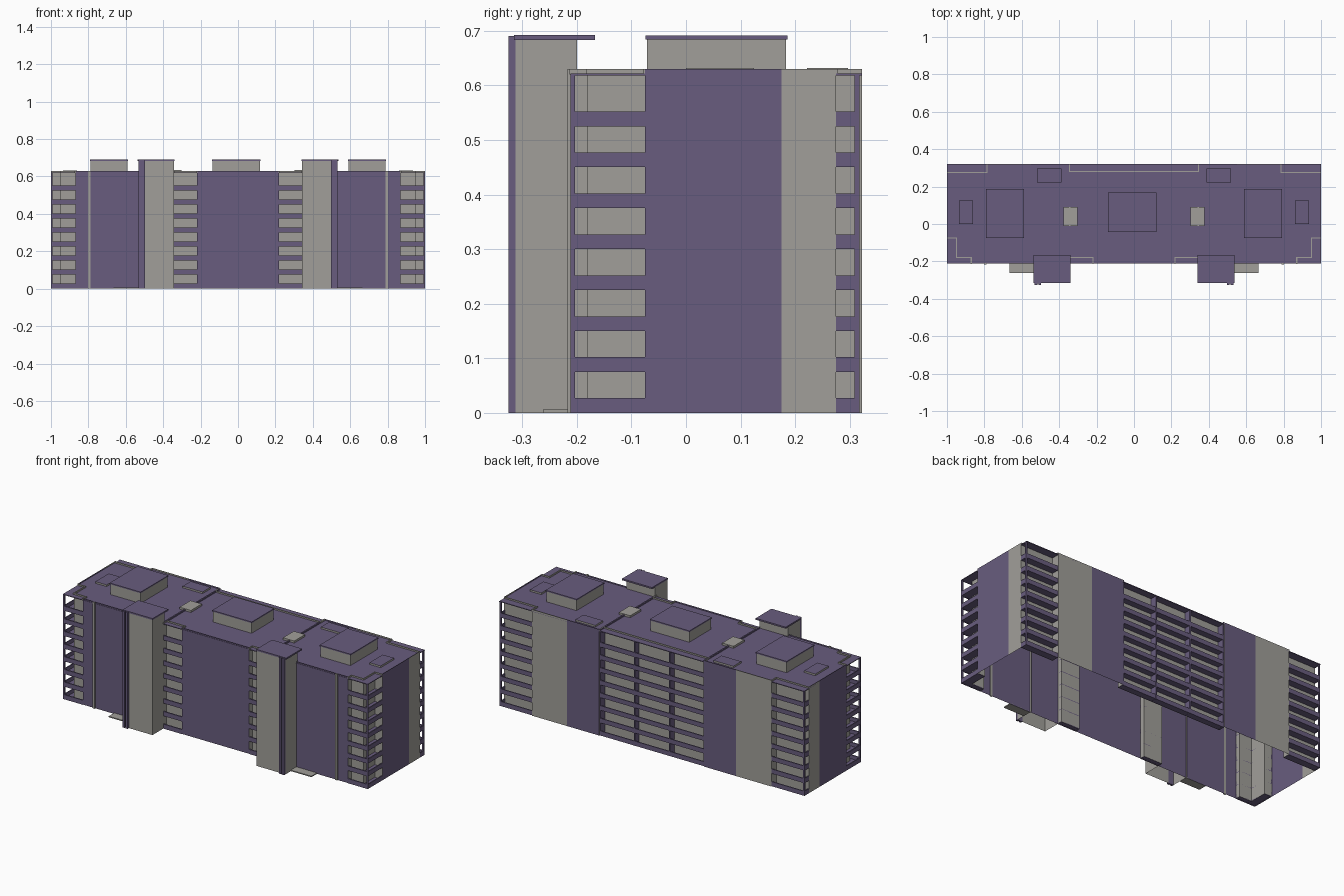
import bpy

if "Cube" in bpy.data.objects:
    bpy.data.objects.remove(bpy.data.objects["Cube"])

def material(name, rgb):
    m = bpy.data.materials.new(name)
    m.diffuse_color = (*rgb, 1)
    m.use_nodes = True
    m.node_tree.nodes["Principled BSDF"].inputs["Base Color"].default_value = m.diffuse_color
    return m

MATS = [material("muted_purple", (0.14, 0.108, 0.21)), material("warm_grey", (0.355, 0.345, 0.32))]
P, G = 0, 1
TOP, ROOF, FLOOR, STOREYS = 0.63, 0.622, 0.075, 8


def build(name, verts, faces, cols):
    me = bpy.data.meshes.new(name)
    me.from_pydata(verts, [], faces)
    for m in MATS:
        me.materials.append(m)
    for p, c in zip(me.polygons, cols):
        p.material_index = c
    ob = bpy.data.objects.new(name, me)
    bpy.context.collection.objects.link(ob)
    return ob


def boxes(name, items, col, mirror=True, top_col=None):
    """Axis-aligned boxes (x0,x1,y0,y1,z0,z1), optionally repeated at -x."""
    V, F, C = [], [], []
    allb = list(items)
    if mirror:
        allb += [(-b[1], -b[0]) + tuple(b[2:]) for b in items]
    for x0, x1, y0, y1, z0, z1 in allb:
        n = len(V)
        V += [(x, y, z) for z in (z0, z1) for x, y in ((x0, y0), (x1, y0), (x1, y1), (x0, y1))]
        F += [[n + i for i in f] for f in
              ((3, 2, 1, 0), (4, 5, 6, 7), (0, 1, 5, 4), (1, 2, 6, 5), (2, 3, 7, 6), (3, 0, 4, 7))]
        C += [col, col if top_col is None else top_col] + [col] * 4
    return build(name, V, F, C)


def walls(name, pts, cols, z0, z1):
    """Open vertical shell following a plan path, one colour per segment, mirrored at -x."""
    V, F, C = [], [], []
    for s in (1, -1):
        for (a, b), (c, d), col in zip(pts, pts[1:], cols):
            n = len(V)
            V += [(s * a, b, z0), (s * c, d, z0), (s * c, d, z1), (s * a, b, z1)]
            F.append([n, n + 1, n + 2, n + 3][::s])
            C.append(col)
    return build(name, V, F, C)


# Main hollow wall shell with balcony recesses (right half, mirrored)
plan = [(0, -.21), (.22, -.21), (.22, -.18), (.342, -.18), (.342, -.21), (.87, -.21), (.87, -.18),
        (.95, -.18), (.95, -.075), (1, -.075), (1, .175), (1, .275), (.785, .275), (.785, .322),
        (.555, .322), (.345, .322), (.345, .28), (0, .28)]
wall_cols = [P, G, G, G, P, G, G, G, G, P, G, G, G, G, P, G, G]
walls("outer_walls", plan, wall_cols, 0, TOP)

# Roof deck, and low rims above the recess walls
boxes("roof_deck", [(-1, 1, -.212, .322, ROOF - .004, ROOF)], P, False)
rims = []
for (a, b), (c, d), col in list(zip(plan, plan[1:], wall_cols)):
    if col == G and (a, b) != (1, .175):
        rims.append((min(a, c) - .003, min(max(a, c) + .003, 1), min(b, d) - .003,
                     min(max(b, d) + .003, .322), ROOF - .002, TOP))
boxes("roof_rims", rims, G)
boxes("roof_joint_walls", [(.339, .347, -.21, .322, ROOF, TOP)], P)

# Balconies: parapet bands and floor slabs at every storey
bands = [(.22, .342, -.212, -.205), (.87, 1, -.212, -.205), (.994, 1, -.205, -.075),
         (.785, 1, .312, .318), (.994, 1, .275, .312), (0, .345, .312, .318)]
slabs = [(.22, .342, -.206, -.18), (.87, .995, -.206, -.18), (.95, .995, -.18, -.075),
         (.785, .995, .275, .313), (0, .345, .28, .313)]
floors = [k * FLOOR for k in range(STOREYS)]
boxes("balcony_bands", [b + (z, z + .027) for z in floors for b in bands], P)
boxes("balcony_floors", [s + (z + .001, z + .005) for z in floors for s in slabs], P)

# Balcony posts
posts = [(.991, 1, -.212, -.203), (.991, 1, .309, .318), (.111, .119, .28, .319), (.337, .345, .28, .319)]
boxes("balcony_posts", [p + (0, ROOF) for p in posts], P)

# Thin grey strip on the front wall
boxes("front_strip", [(.788, .802, -.217, -.209, 0, TOP)], G)

# Front stair towers with fins and flat caps
walls("tower_walls", [(.342, -.2), (.342, -.313), (.53, -.313), (.53, -.2)], [G, G, G], 0, .684)
walls("tower_back", [(.53, -.2), (.342, -.2)], [G], ROOF, .684)
boxes("tower_fins", [(.497, .511, -.325, -.312, 0, .69), (.517, .531, -.325, -.312, 0, .69),
                     (.511, .517, -.317, -.312, 0, .69)], P)
boxes("tower_caps", [(.34, .537, -.315, -.167, .683, .692)], P)

# Entrance ramps beside the towers
boxes("entrance_ramps", [(.53, .665, -.262, -.21, 0, .006)], G)

# Roof housings with purple lids
boxes("side_housings", [(.59, .788, -.071, .183, ROOF, .684)], G)
boxes("side_housing_lids", [(.587, .791, -.074, .186, .684, .691)], P)
boxes("centre_housing", [(-.137, .117, -.04, .165, ROOF, .684)], G, False)
boxes("centre_housing_lid", [(-.14, .12, -.043, .168, .684, .691)], P, False)

# Low hatches and grey vents on the roof
boxes("roof_hatches", [(.862, .936, 0, .125, ROOF, .632), (.388, .518, .222, .297, ROOF, .632)], G, True, P)
boxes("roof_vents", [(.302, .376, -.01, .092, ROOF, .634)], G)
